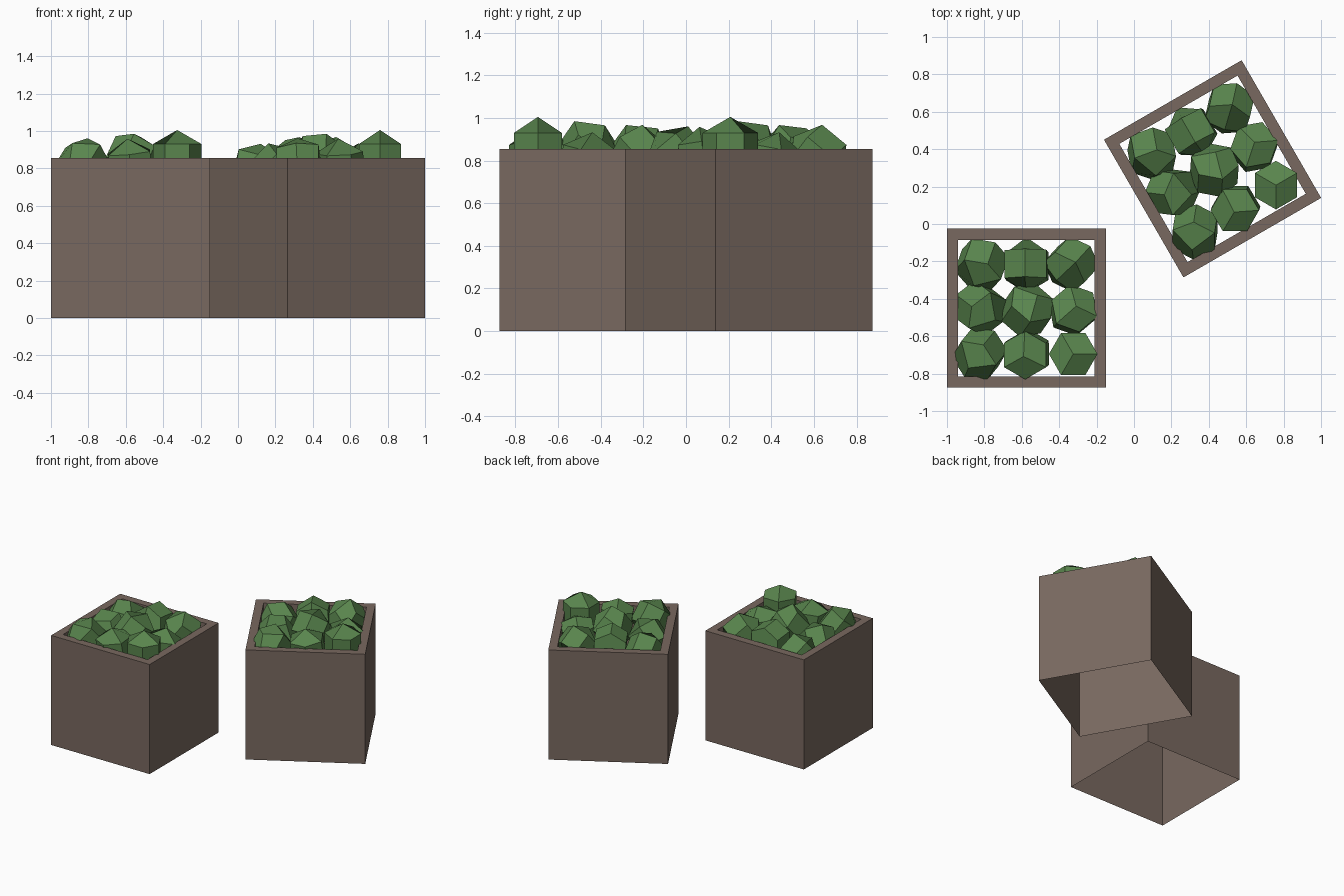
import bpy, bmesh
from math import radians
from mathutils import Matrix, Euler, Vector

if "Cube" in bpy.data.objects:
    bpy.data.objects.remove(bpy.data.objects["Cube"])


def material(name, rgb):
    m = bpy.data.materials.new(name)
    m.diffuse_color = (*rgb, 1)
    m.use_nodes = True
    m.node_tree.nodes["Principled BSDF"].inputs["Base Color"].default_value = m.diffuse_color
    return m


brown = material("brown planter", (0.19, 0.14, 0.115))
green = material("leaf green", (0.1, 0.235, 0.075))

SIDE, RIM, TOP, LIP = 0.85, 0.06, 0.855, 0.2
R = 0.15


def make_object(name, bm, mat, matrix):
    me = bpy.data.meshes.new(name)
    bm.to_mesh(me)
    bm.free()
    me.materials.append(mat)
    ob = bpy.data.objects.new(name, me)
    ob.matrix_world = matrix
    bpy.context.collection.objects.link(ob)
    return ob


# Planter: open-bottomed shell, flat rim and short inner lip
def planter(name, matrix):
    bm = bmesh.new()
    loops = []
    for half, z in ((SIDE / 2, 0), (SIDE / 2, TOP),
                    (SIDE / 2 - RIM, TOP), (SIDE / 2 - RIM, TOP - LIP)):
        loops.append([bm.verts.new((sx * half, sy * half, z))
                      for sx, sy in ((-1, -1), (1, -1), (1, 1), (-1, 1))])
    for a, b in zip(loops, loops[1:]):
        for i in range(4):
            j = (i + 1) % 4
            bm.faces.new((a[i], a[j], b[j], b[i]))
    make_object(name, bm, brown, matrix)


# Leaf clump: six-sided three-ring ball, each cap made of three quads
def leaf_clump(name, matrix):
    bm = bmesh.new()
    bmesh.ops.create_uvsphere(bm, u_segments=6, v_segments=3, radius=R)
    poles = [v for v in bm.verts if abs(v.co.z) > R * 0.9]
    cut = []
    for p in poles:
        for e in p.link_edges:
            ang = Vector((1, 0)).angle_signed(e.other_vert(p).co.xy)
            if round(ang / radians(60)) % 2 == 0:
                cut.append(e)
    bmesh.ops.dissolve_edges(bm, edges=cut, use_verts=False)
    make_object(name, bm, green, matrix)


# Clumps: x, y, z in the planter, then tilt angles in degrees
clumps = [
    (0.25, -0.245, 0.855, 0, 0, 30),
    (0.0, -0.245, 0.81, 5, -6, 0),
    (-0.25, -0.245, 0.82, 30, -28, 20),
    (-0.25, 0.0, 0.79, 25, 38, 10),
    (0.005, -0.01, 0.85, -32, 25, 40),
    (0.25, -0.01, 0.785, -8, 6, 10),
    (-0.24, 0.235, 0.785, 50, -25, 15),
    (0.0, 0.23, 0.83, 84, 0, 4),
    (0.24, 0.235, 0.82, 35, -40, 60),
]

planters = {
    "front": Matrix.Translation((-0.575, -0.45, 0)),
    "back": Matrix.Translation((0.42, 0.295, 0)) @ Matrix.Rotation(radians(30), 4, 'Z'),
}

for label, base in planters.items():
    planter(label + "_planter", base)
    for n, (x, y, z, a, b, c) in enumerate(clumps, 1):
        # tilt applied after the spin about the ball's own axis
        rot = Euler((radians(a), radians(b), 0)).to_matrix() @ Matrix.Rotation(radians(c), 3, 'Z')
        leaf_clump(f"{label}_leaf_clump_{n}",
                   base @ Matrix.Translation((x, y, z)) @ rot.to_4x4())
